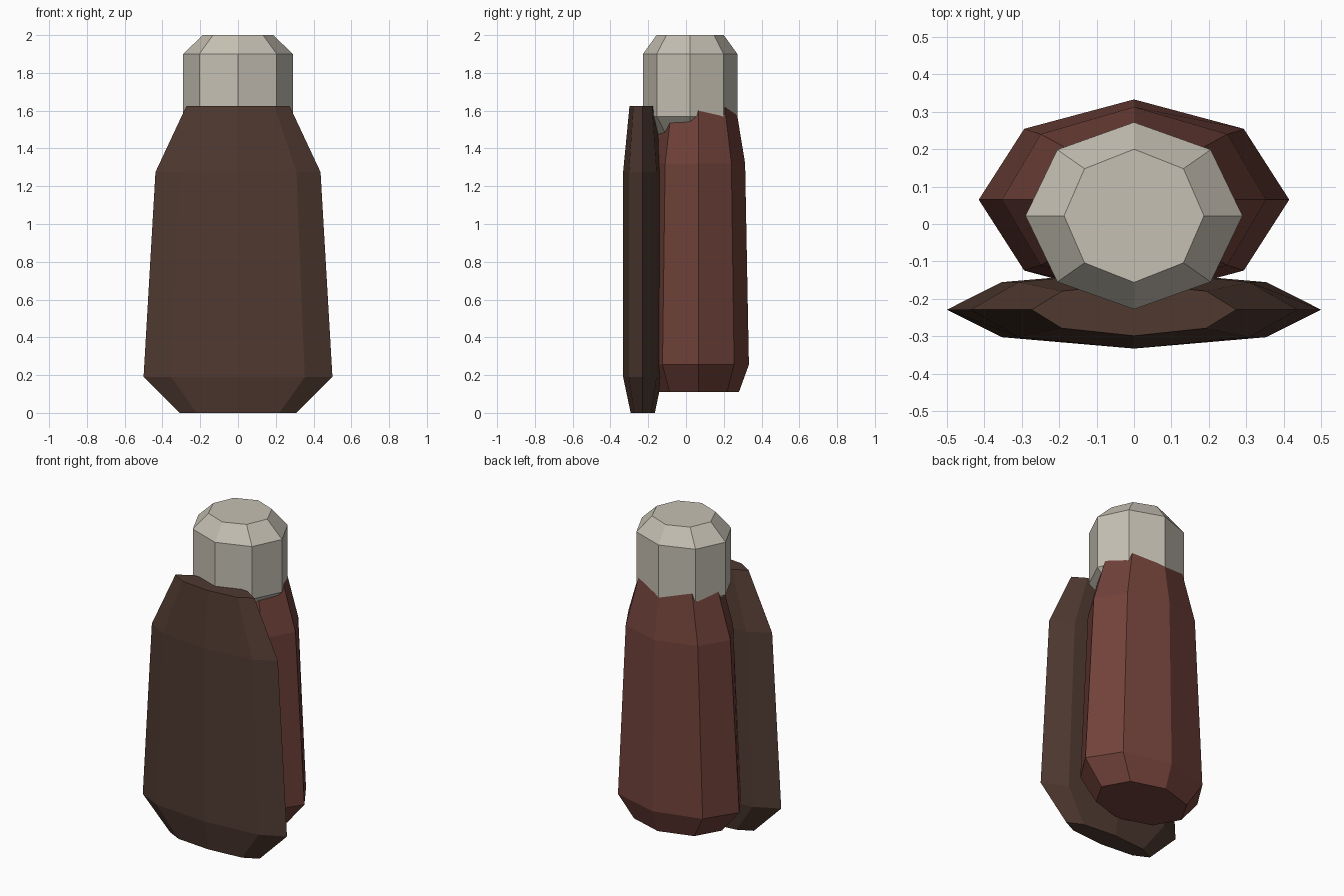
import bpy, bmesh, math

if "Cube" in bpy.data.objects:
    bpy.data.objects.remove(bpy.data.objects["Cube"])

SIDES = 8


def material(name, rgb):
    m = bpy.data.materials.new(name)
    m.diffuse_color = (*rgb, 1)
    m.use_nodes = True
    m.node_tree.nodes["Principled BSDF"].inputs["Base Color"].default_value = m.diffuse_color
    return m


def faceted_shell(name, cy, rings, mat):
    """Closed eight-sided loft; each ring is (z, x radius, y radius)."""
    bm = bmesh.new()
    loops = []
    for z, rx, ry in rings:
        loops.append([bm.verts.new((rx * math.cos(i * math.tau / SIDES),
                                    cy + ry * math.sin(i * math.tau / SIDES), z))
                      for i in range(SIDES)])
    for low, high in zip(loops, loops[1:]):
        for i in range(SIDES):
            j = (i + 1) % SIDES
            bm.faces.new((low[i], low[j], high[j], high[i]))
    bm.faces.new(loops[0][::-1])
    bm.faces.new(loops[-1])
    bmesh.ops.recalc_face_normals(bm, faces=bm.faces)
    mesh = bpy.data.meshes.new(name)
    bm.to_mesh(mesh)
    bm.free()
    mesh.materials.append(mat)
    obj = bpy.data.objects.new(name, mesh)
    bpy.context.collection.objects.link(obj)
    return obj


brown = material("dark brown", (0.080, 0.042, 0.030))
red = material("red brown", (0.165, 0.054, 0.042))
beige = material("pale stone", (0.560, 0.525, 0.450))

# Wide flat panel at the front
faceted_shell("front_panel", -0.229,
              [(0.0, 0.31, 0.064), (0.19, 0.5, 0.104),
               (1.275, 0.437, 0.104), (1.625, 0.273, 0.07)], brown)

# Rounded body behind the panel
faceted_shell("rear_body", 0.065,
              [(0.11, 0.295, 0.215), (0.255, 0.415, 0.268),
               (1.32, 0.353, 0.248), (1.625, 0.262, 0.198)], red)

# Bevelled cap on top
faceted_shell("top_cap", 0.022,
              [(1.47, 0.187, 0.178), (1.57, 0.29, 0.25),
               (1.90, 0.29, 0.25), (2.0, 0.187, 0.178)], beige)
